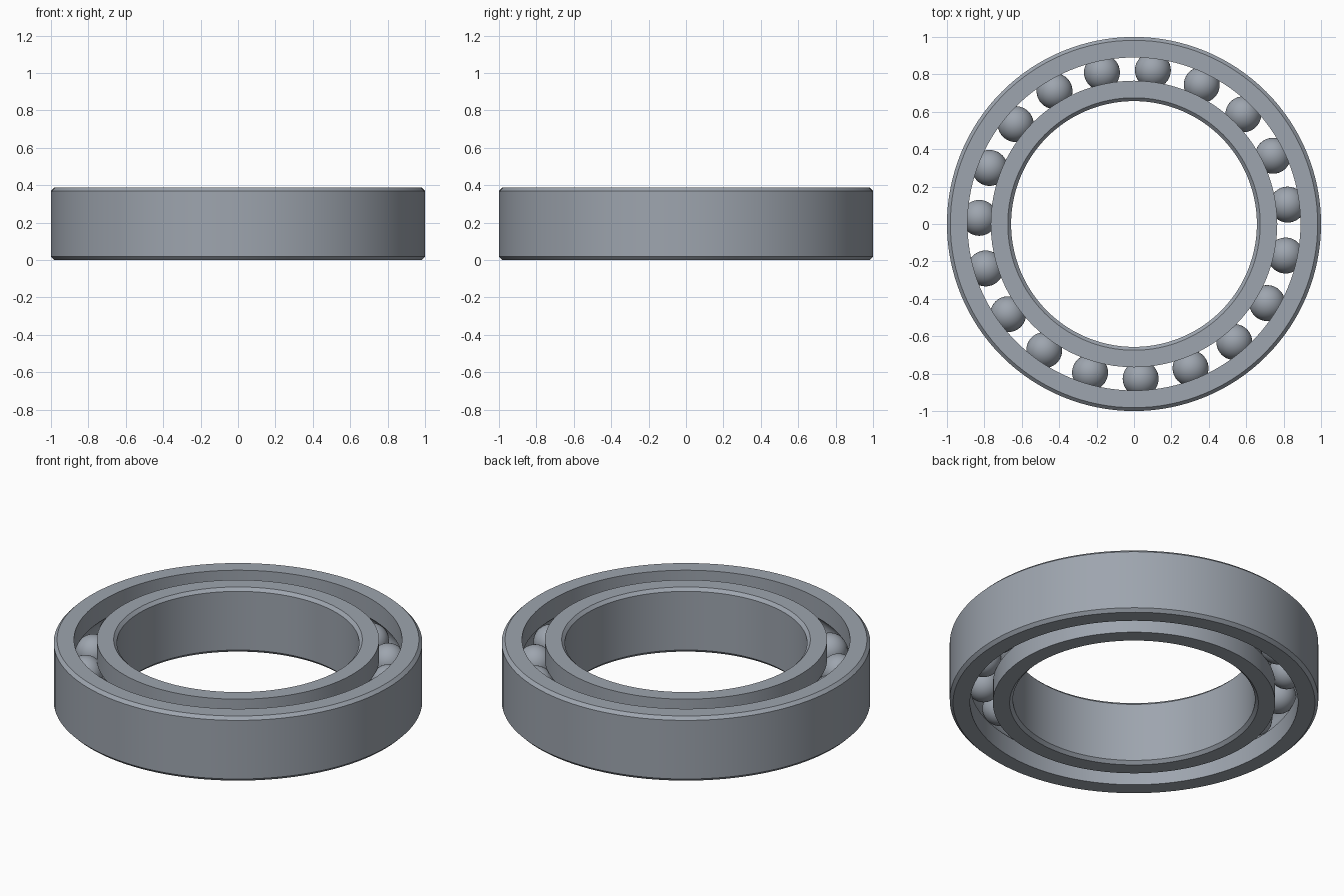
import bpy
import bmesh
from math import sin, cos, radians, pi, sqrt
from mathutils import Vector

cube = bpy.data.objects.get("Cube")
if cube:
    bpy.data.objects.remove(cube, do_unlink=True)

HEIGHT = 0.387
MID = HEIGHT / 2
PITCH = 0.828          # radius of the circle of balls
BALL_RADIUS = 0.096
BALLS = 19
FIRST_ANGLE = radians(7.2)
CHAMFER = 0.018

steel = bpy.data.materials.new("steel")
steel.use_nodes = True
steel.diffuse_color = (0.34, 0.375, 0.425, 1)
steel.node_tree.nodes["Principled BSDF"].inputs["Base Color"].default_value = steel.diffuse_color


def add_object(name, bm):
    mesh = bpy.data.meshes.new(name)
    bm.to_mesh(mesh)
    bm.free()
    mesh.materials.append(steel)
    obj = bpy.data.objects.new(name, mesh)
    bpy.context.collection.objects.link(obj)
    bpy.ops.object.select_all(action='DESELECT')
    obj.select_set(True)
    bpy.context.view_layer.objects.active = obj
    bpy.ops.object.shade_smooth_by_angle(angle=radians(30))
    return obj


def race(name, plain, grooved, steps=12, segments=128):
    """Ring with a chamfered plain wall and a ball groove in the other wall."""
    side = 1 if plain > grooved else -1
    groove = BALL_RADIUS + 0.002
    offset = abs(grooved - PITCH)
    half = sqrt(groove ** 2 - offset ** 2)
    profile = [(grooved, HEIGHT), (plain - side * CHAMFER, HEIGHT),
               (plain, HEIGHT - CHAMFER), (plain, CHAMFER),
               (plain - side * CHAMFER, 0), (grooved, 0)]
    for i in range(steps + 1):
        z = -half * cos(pi * i / steps)
        profile.append((PITCH + side * sqrt(groove ** 2 - z ** 2), MID + z))
    bm = bmesh.new()
    verts = [bm.verts.new((r, 0, z)) for r, z in profile]
    edges = [bm.edges.new((v, verts[i - 1])) for i, v in enumerate(verts)]
    bmesh.ops.spin(bm, geom=verts + edges, cent=(0, 0, 0), axis=(0, 0, 1),
                   angle=2 * pi, steps=segments, use_merge=True)
    bmesh.ops.remove_doubles(bm, verts=bm.verts[:], dist=0.00005)
    bmesh.ops.recalc_face_normals(bm, faces=bm.faces[:])
    return add_object(name, bm)


# Outer and inner rings
race("outer_ring", 1.0, 0.89)
race("inner_ring", 0.657, 0.766)

# Balls, evenly spaced between the rings
for i in range(BALLS):
    angle = FIRST_ANGLE + 2 * pi * i / BALLS
    bm = bmesh.new()
    bmesh.ops.create_uvsphere(bm, u_segments=40, v_segments=20, radius=BALL_RADIUS)
    ball = add_object(f"ball_{i + 1}", bm)
    ball.location = Vector((PITCH * cos(angle), PITCH * sin(angle), MID))
